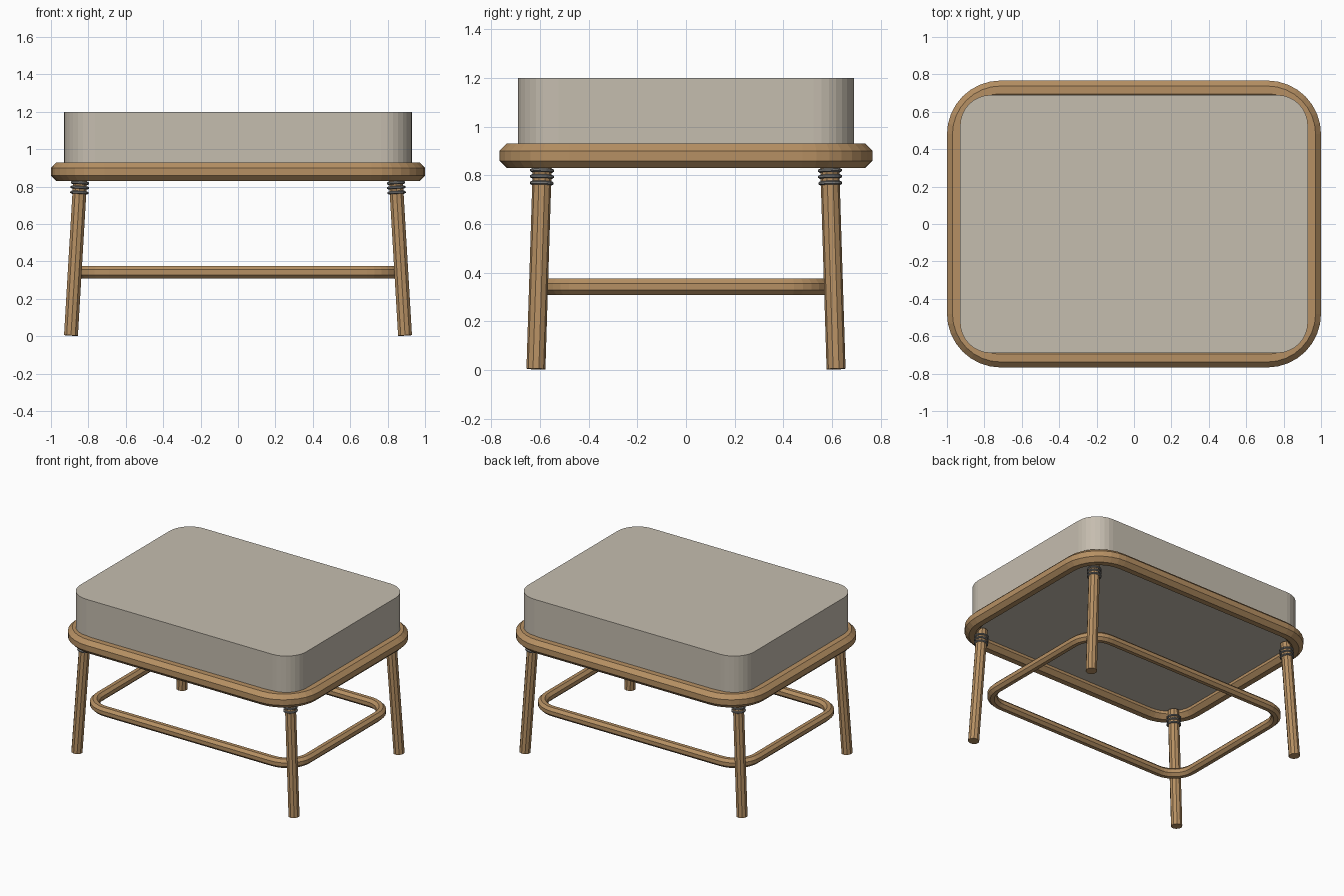
import bpy, bmesh, math
from mathutils import Vector, Matrix

if "Cube" in bpy.data.objects:
    bpy.data.objects.remove(bpy.data.objects["Cube"])


def material(name, color):
    m = bpy.data.materials.new(name)
    m.diffuse_color = (*color, 1)
    m.use_nodes = True
    m.node_tree.nodes["Principled BSDF"].inputs["Base Color"].default_value = m.diffuse_color
    return m


WOOD = material("warm_wood", (0.47, 0.28, 0.125))
FABRIC = material("pale_fabric", (0.56, 0.51, 0.43))
METAL = material("grey_binding", (0.20, 0.20, 0.195))


def finish(name, bm, mat):
    bmesh.ops.recalc_face_normals(bm, faces=bm.faces[:])
    me = bpy.data.meshes.new(name)
    bm.to_mesh(me)
    bm.free()
    me.materials.append(mat)
    ob = bpy.data.objects.new(name, me)
    bpy.context.collection.objects.link(ob)
    return ob


def rounded_rect(hx, hy, r, segs=8):
    """Outline points with their outward normals, counter-clockwise."""
    out = []
    for q, (sx, sy) in enumerate([(1, 1), (-1, 1), (-1, -1), (1, -1)]):
        for i in range(segs + 1):
            a = math.pi / 2 * (q + i / segs)
            n = Vector((math.cos(a), math.sin(a), 0))
            out.append((Vector((sx * (hx - r), sy * (hy - r), 0)) + n * r, n))
    return out


def tube_loop(name, path, z, r, sides, mat, matrix=None):
    """Closed tube with a flat-sided round section; r is measured to the flats."""
    bm = bmesh.new()
    rr = r / math.cos(math.pi / sides)
    rings = []
    for p, n in path:
        ring = []
        for k in range(sides):
            a = 2 * math.pi * (k + 0.5) / sides
            ring.append(bm.verts.new(p + n * rr * math.cos(a) + Vector((0, 0, z + rr * math.sin(a)))))
        rings.append(ring)
    for i, ring in enumerate(rings):
        nxt = rings[(i + 1) % len(rings)]
        for k in range(sides):
            j = (k + 1) % sides
            bm.faces.new((ring[k], nxt[k], nxt[j], ring[j]))
    if matrix:
        bm.transform(matrix)
    return finish(name, bm, mat)


# Cushion: rounded slab resting inside the frame
bm = bmesh.new()
base = bm.faces.new([bm.verts.new(p + Vector((0, 0, 0.88))) for p, n in rounded_rect(0.93, 0.69, 0.165)])
ext = bmesh.ops.extrude_face_region(bm, geom=[base], use_keep_orig=True)
top = [v for v in ext["geom"] if isinstance(v, bmesh.types.BMVert)]
bmesh.ops.translate(bm, verts=top, vec=(0, 0, 0.32))
finish("cushion", bm, FABRIC)

# Seat frame and lower stretcher loops
tube_loop("seat_frame", rounded_rect(0.95, 0.717, 0.237), 0.88, 0.05, 8, WOOD)
tube_loop("stretcher_loop", rounded_rect(0.857, 0.572, 0.167), 0.342, 0.033, 8, WOOD)

# Splayed legs with three binding rings under the frame
for sx in (-1, 1):
    for sy in (-1, 1):
        tag = ("front" if sy < 0 else "back") + ("_left" if sx < 0 else "_right")
        foot = Vector((sx * 0.893, sy * 0.617, 0.004))
        head = Vector((sx * 0.842, sy * 0.59, 0.87))
        axis = head - foot
        rot = Vector((0, 0, 1)).rotation_difference(axis).to_matrix().to_4x4()
        bm = bmesh.new()
        bmesh.ops.create_cone(bm, cap_ends=True, segments=10, radius1=0.039, radius2=0.039,
                              depth=axis.length, matrix=Matrix.Translation((foot + head) / 2) @ rot)
        finish("leg_" + tag, bm, WOOD)
        circle = []
        for i in range(16):
            n = Vector((math.cos(i * math.pi / 8), math.sin(i * math.pi / 8), 0))
            circle.append((n * 0.042, n))
        for b, z in enumerate((0.768, 0.795, 0.82)):
            pos = foot + axis * ((z - foot.z) / axis.z)
            tube_loop(f"binding_{tag}_{b + 1}", circle, 0, 0.007, 6, METAL,
                      Matrix.Translation(pos) @ rot)
